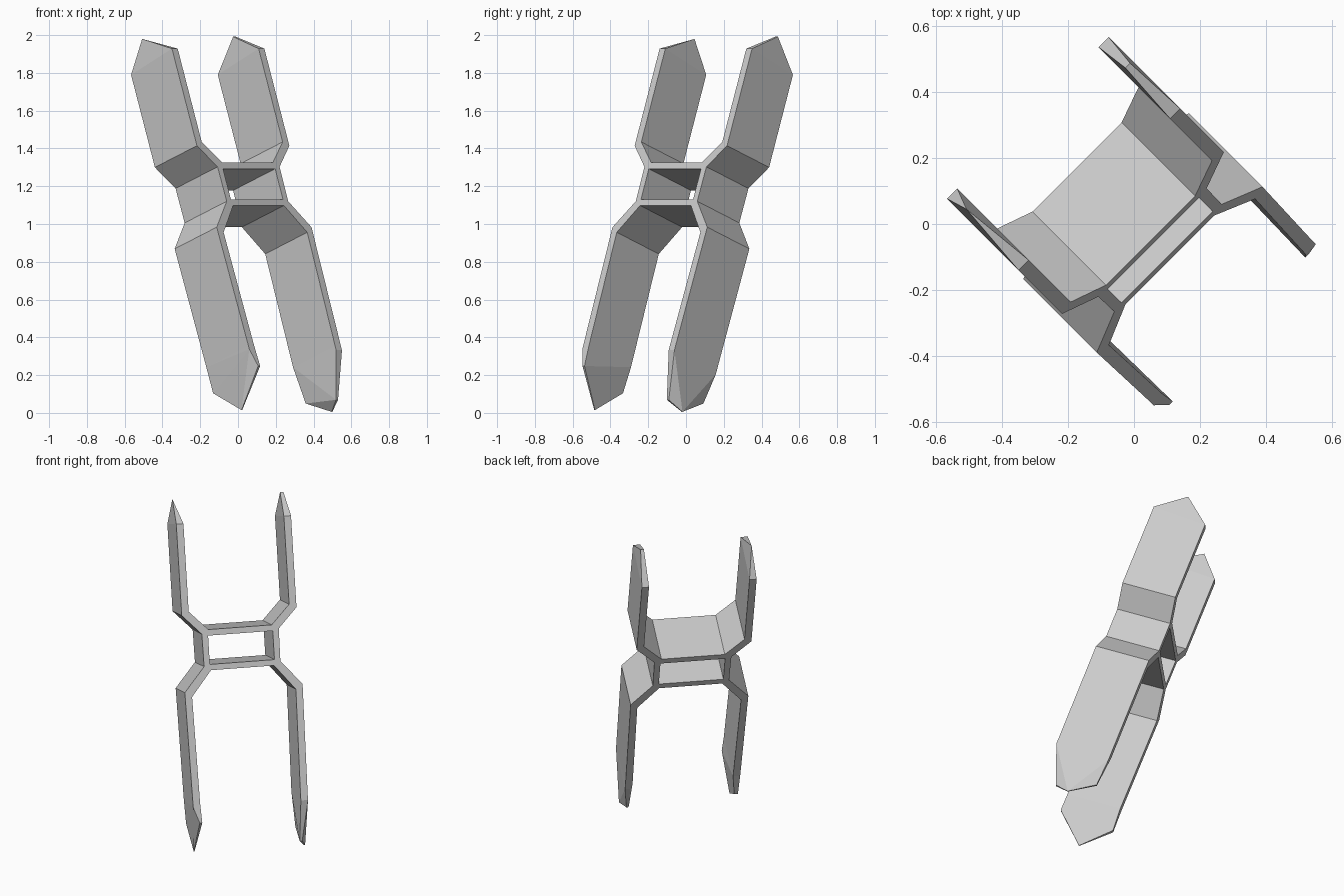
import bpy, bmesh, math
from mathutils import Matrix, Vector

if "Cube" in bpy.data.objects:
    bpy.data.objects.remove(bpy.data.objects["Cube"], do_unlink=True)

grey = bpy.data.materials.new("plain grey")
grey.use_nodes = True
grey.diffuse_color = (0.6, 0.6, 0.6, 1)
grey.node_tree.nodes["Principled BSDF"].inputs["Base Color"].default_value = (0.6, 0.6, 0.6, 1)

# Tilted frame: U across, V along the legs, W through the thickness
TILT = math.radians(20)
U = Vector((1, 1, 0)).normalized()
BACK = Vector((-1, 1, 0)).normalized()
UP = Vector((0, 0, 1))
V = UP * math.cos(TILT) + BACK * math.sin(TILT)
W = BACK * math.cos(TILT) - UP * math.sin(TILT)
FRAME = Matrix((U, V, W)).transposed().to_4x4()
FRONT, REAR = -0.52, -0.185
INNER, OUTER = 0.303, 0.346


def finish(name, bm):
    bmesh.ops.recalc_face_normals(bm, faces=bm.faces[:])
    bm.transform(FRAME)
    mesh = bpy.data.meshes.new(name)
    bm.to_mesh(mesh)
    bm.free()
    mesh.materials.append(grey)
    bpy.context.collection.objects.link(bpy.data.objects.new(name, mesh))


# Frame outline, right half: bar, hole, bends and leg ends
points = {
    "bar_top": (0.191, 1.222), "hole_top": (0.195, 1.186), "post_top": (0.232, 1.197),
    "hole_low": (0.195, 1.014), "post_low": (0.230, 1.003), "bar_low": (0.190, 0.979),
    "up_in": (INNER, 1.337), "up_out": (OUTER, 1.316),
    "low_in": (0.313, 0.828), "low_out": (0.355, 0.857),
    "top_in": (INNER, 1.8), "top_out": (OUTER, 1.8),
    "end_in": (INNER, 0.19), "end_out": (OUTER, 0.19),
}
cells = [
    ("bar_top", "post_top", "up_out", "up_in"),
    ("up_in", "up_out", "top_out", "top_in"),
    ("bar_top", "hole_top", "post_top"),
    ("hole_top", "hole_low", "post_low", "post_top"),
    ("hole_low", "bar_low", "post_low"),
    ("bar_low", "low_in", "low_out", "post_low"),
    ("low_in", "end_in", "end_out", "low_out"),
]
bm = bmesh.new()
sides = [{k: bm.verts.new((s * u, v, FRONT)) for k, (u, v) in points.items()} for s in (-1, 1)]
for side in sides:
    for cell in cells:
        bm.faces.new([side[k] for k in cell])
left, right = sides
for a, b in (("bar_top", "hole_top"), ("hole_low", "bar_low")):
    bm.faces.new((left[a], right[a], right[b], left[b]))
bmesh.ops.recalc_face_normals(bm, faces=bm.faces[:])
extruded = bmesh.ops.extrude_face_region(bm, geom=bm.faces[:], use_keep_orig=True)
moved = [g for g in extruded["geom"] if isinstance(g, bmesh.types.BMVert)]
bmesh.ops.translate(bm, verts=moved, vec=(0, 0, REAR - FRONT))
finish("linked_leg_frame", bm)


# Pointed leg tips: each point is (inner u, outer u, v, w)
def tip(name, side, base_v, shape):
    bm = bmesh.new()
    base = [(INNER, OUTER, base_v, FRONT), (INNER, OUTER, base_v, REAR)]
    for inner, outer, v, w in base + shape:
        for u in {inner, outer}:
            bm.verts.new((side * u, v, w))
    hull = bmesh.ops.convex_hull(bm, input=bm.verts[:])
    spare = {g for g in hull["geom_interior"] + hull["geom_unused"]
             if isinstance(g, bmesh.types.BMVert)}
    bmesh.ops.delete(bm, geom=list(spare), context='VERTS')
    bmesh.ops.dissolve_limit(bm, angle_limit=0.01, verts=bm.verts[:], edges=bm.edges[:])
    finish(name, bm)


upper = [(INNER, OUTER, 1.863, FRONT), (INNER, OUTER, 1.837, REAR)]
tip("upper_tip_right", -1, 1.8, upper + [(0.327, 0.327, 1.994, -0.31)])
tip("upper_tip_left", 1, 1.8, upper + [(0.316, 0.336, 1.992, -0.35)])
tip("lower_tip_right", -1, 0.19, [
    (INNER, OUTER, 0.170, FRONT), (0.297, 0.312, 0.075, FRONT),
    (0.325, 0.330, -0.108, -0.34), (0.318, 0.340, 0.045, -0.18)])
tip("lower_tip_left", 1, 0.19, [
    (INNER, OUTER, 0.164, FRONT), (0.295, 0.310, -0.085, -0.436),
    (0.335, 0.340, -0.120, -0.346), (0.312, 0.325, -0.020, -0.20),
    (0.315, OUTER, 0.150, REAR)])
